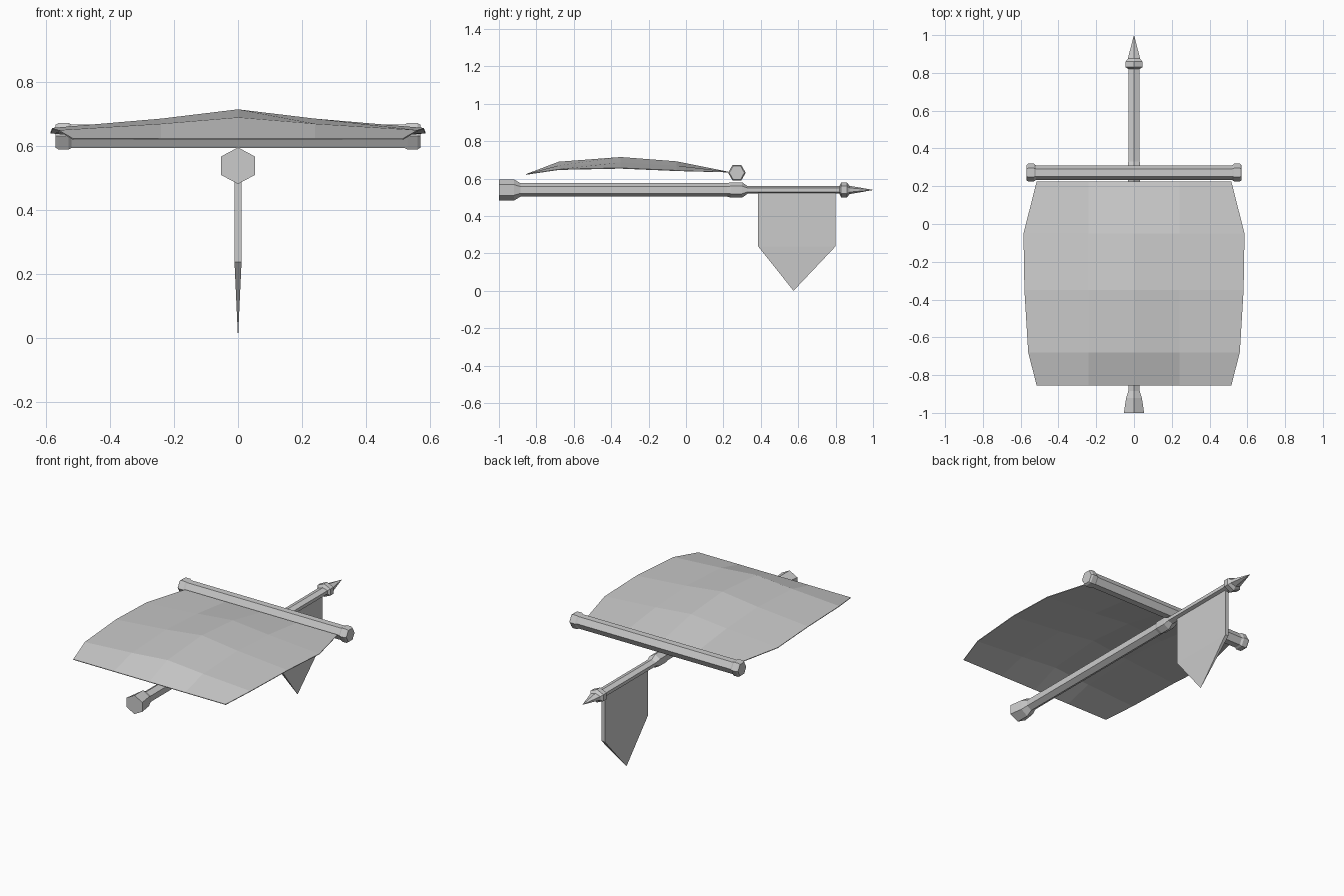
import bpy
import bmesh
from math import cos, sin, pi
from mathutils import Vector

cube = bpy.data.objects.get("Cube")
if cube:
    bpy.data.objects.remove(cube, do_unlink=True)

grey = bpy.data.materials.new("plain grey")
grey.use_nodes = True
colour = (0.6, 0.6, 0.6, 1)
grey.diffuse_color = colour
grey.node_tree.nodes["Principled BSDF"].inputs["Base Color"].default_value = colour


def finish(name, bm):
    bmesh.ops.remove_doubles(bm, verts=bm.verts, dist=0.0001)
    bmesh.ops.recalc_face_normals(bm, faces=bm.faces)
    mesh = bpy.data.meshes.new(name)
    bm.to_mesh(mesh)
    bm.free()
    mesh.materials.append(grey)
    obj = bpy.data.objects.new(name, mesh)
    bpy.context.collection.objects.link(obj)
    return obj


def hex_spar(name, rings, centre, along, side, up, turn):
    """Hexagonal bar from rings of (position, side radius, up radius)."""
    bm = bmesh.new()
    axes = [Vector(a) for a in (along, side, up)]
    loops = []
    for pos, rs, ru in rings:
        loop = []
        for i in range(6):
            a = i * pi / 3 + turn
            parts = (pos, rs * cos(a), ru * sin(a))
            loop.append(bm.verts.new(Vector(centre) + sum((v * p for v, p in zip(axes, parts)), Vector())))
        loops.append(loop)
    for a, b in zip(loops, loops[1:]):
        for i in range(6):
            j = (i + 1) % 6
            bm.faces.new((a[i], a[j], b[j], b[i]))
    bm.faces.new(loops[0])
    bm.faces.new(loops[-1])
    return finish(name, bm)


X, Y, Z = (1, 0, 0), (0, 1, 0), (0, 0, 1)

# Mast lying along y, with a flared foot, a collar and a pointed finial
mast_rings = [(-1, 0.062, 0.057), (-0.92, 0.048, 0.057), (-0.885, 0.035, 0.036),
              (0.22, 0.035, 0.036), (0.24, 0.04, 0.041), (0.3, 0.04, 0.041),
              (0.33, 0.035, 0.02), (0.82, 0.035, 0.02), (0.83, 0.051, 0.04),
              (0.86, 0.051, 0.04), (0.875, 0.038, 0.022), (0.998, 0.001, 0.001)]
hex_spar("mast", mast_rings, (0, 0, 0.539), Y, X, Z, pi / 6)

# Yard across the mast, with knobs at both ends
half = [(0.52, 0.039, 0.042), (0.53, 0.047, 0.048), (0.56, 0.047, 0.048), (0.57, 0.04, 0.041)]
yard_rings = [(-p, s, u) for p, s, u in reversed(half)] + half
hex_spar("yard", yard_rings, (0, 0.272, 0.631), X, Y, Z, 0)

# Billowing sail: rows of (y, half width, centre z, middle z, edge z)
rows = [(0.225, 0.515, 0.635, 0.635, 0.635), (-0.05, 0.585, 0.69, 0.667, 0.642),
        (-0.35, 0.58, 0.713, 0.684, 0.655), (-0.68, 0.56, 0.688, 0.668, 0.648),
        (-0.855, 0.515, 0.622, 0.622, 0.622)]
bm = bmesh.new()
grid = []
for y, w, zc, zm, ze in rows:
    columns = ((-w, ze), (-0.24, zm), (0, zc), (0.24, zm), (w, ze))
    grid.append([bm.verts.new((x, y, z)) for x, z in columns])
for a, b in zip(grid, grid[1:]):
    for i in range(4):
        bm.faces.new((a[i], b[i], b[i + 1], a[i + 1]))
sail = finish("sail", bm)
if sail.data.polygons[0].normal.z < 0:
    sail.data.flip_normals()
cloth = sail.modifiers.new("cloth thickness", "SOLIDIFY")
cloth.thickness = 0.004
cloth.offset = 0

# Pennant hanging from the mast, thinning to a point
bm = bmesh.new()
sides = [[bm.verts.new((x, y, z)) for y, z in ((0.385, 0.535), (0.385, 0.238), (0.8, 0.238), (0.8, 0.535))]
         for x in (-0.011, 0.011)]
tip = bm.verts.new((0, 0.575, 0))
left, right = sides
for s in sides:
    bm.faces.new(s)
    bm.faces.new((s[1], s[2], tip))
for i, j in ((0, 1), (2, 3), (3, 0)):
    bm.faces.new((left[i], left[j], right[j], right[i]))
for i in (1, 2):
    bm.faces.new((left[i], right[i], tip))
finish("pennant", bm)
